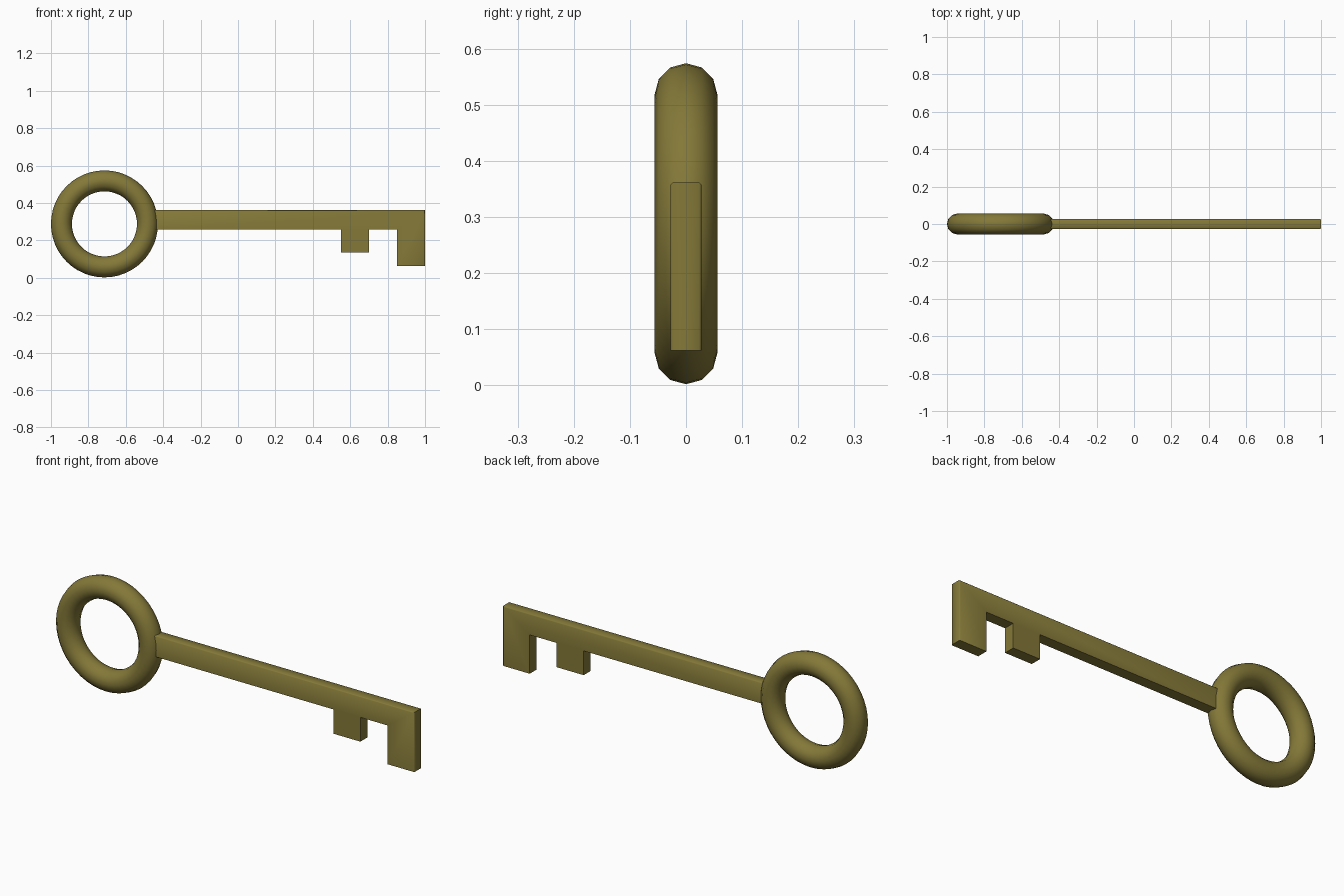
import bpy, bmesh, math

if "Cube" in bpy.data.objects:
    bpy.data.objects.remove(bpy.data.objects["Cube"])

brass = bpy.data.materials.new("old_brass")
brass.diffuse_color = (0.23, 0.19, 0.04, 1)
brass.use_nodes = True
brass.node_tree.nodes["Principled BSDF"].inputs["Base Color"].default_value = brass.diffuse_color

# Ring handle, standing upright and facing front
bpy.ops.mesh.primitive_torus_add(
    major_segments=48, minor_segments=12, major_radius=0.23, minor_radius=0.056,
    location=(-0.714, 0, 0.288), rotation=(math.pi / 2, 0, 0))
ring = bpy.context.object
ring.name = "ring_handle"
bpy.ops.object.shade_smooth()
ring.data.materials.append(brass)

# Shaft and two teeth: one side outline (x, z) extruded through the thickness
HALF = 0.0275
outline = [(-0.48, 0.362), (-0.48, 0.257), (0.55, 0.257), (0.55, 0.135),
           (0.70, 0.135), (0.70, 0.257), (0.85, 0.257), (0.85, 0.062),
           (1.0, 0.062), (1.0, 0.362)]
bm = bmesh.new()
face = bm.faces.new([bm.verts.new((x, -HALF, z)) for x, z in outline])
ext = bmesh.ops.extrude_face_region(bm, geom=[face])
bmesh.ops.translate(bm, vec=(0, 2 * HALF, 0),
                    verts=[g for g in ext["geom"] if isinstance(g, bmesh.types.BMVert)])
bmesh.ops.recalc_face_normals(bm, faces=bm.faces[:])

# Soften the long top edges and the upright end edges
soft = [e for e in bm.edges
        if abs(e.verts[0].co.y - e.verts[1].co.y) < 1e-5
        and (all(v.co.z > 0.36 for v in e.verts) or all(v.co.x > 0.99 for v in e.verts))]
bmesh.ops.bevel(bm, geom=soft, offset=0.004, segments=1, affect='EDGES')

mesh = bpy.data.meshes.new("shaft_and_teeth")
bm.to_mesh(mesh)
bm.free()
shaft = bpy.data.objects.new("shaft_and_teeth", mesh)
bpy.context.collection.objects.link(shaft)
mesh.materials.append(brass)
bpy.ops.object.select_all(action='DESELECT')
shaft.select_set(True)
bpy.context.view_layer.objects.active = shaft
bpy.ops.object.shade_smooth_by_angle(angle=math.radians(50))
